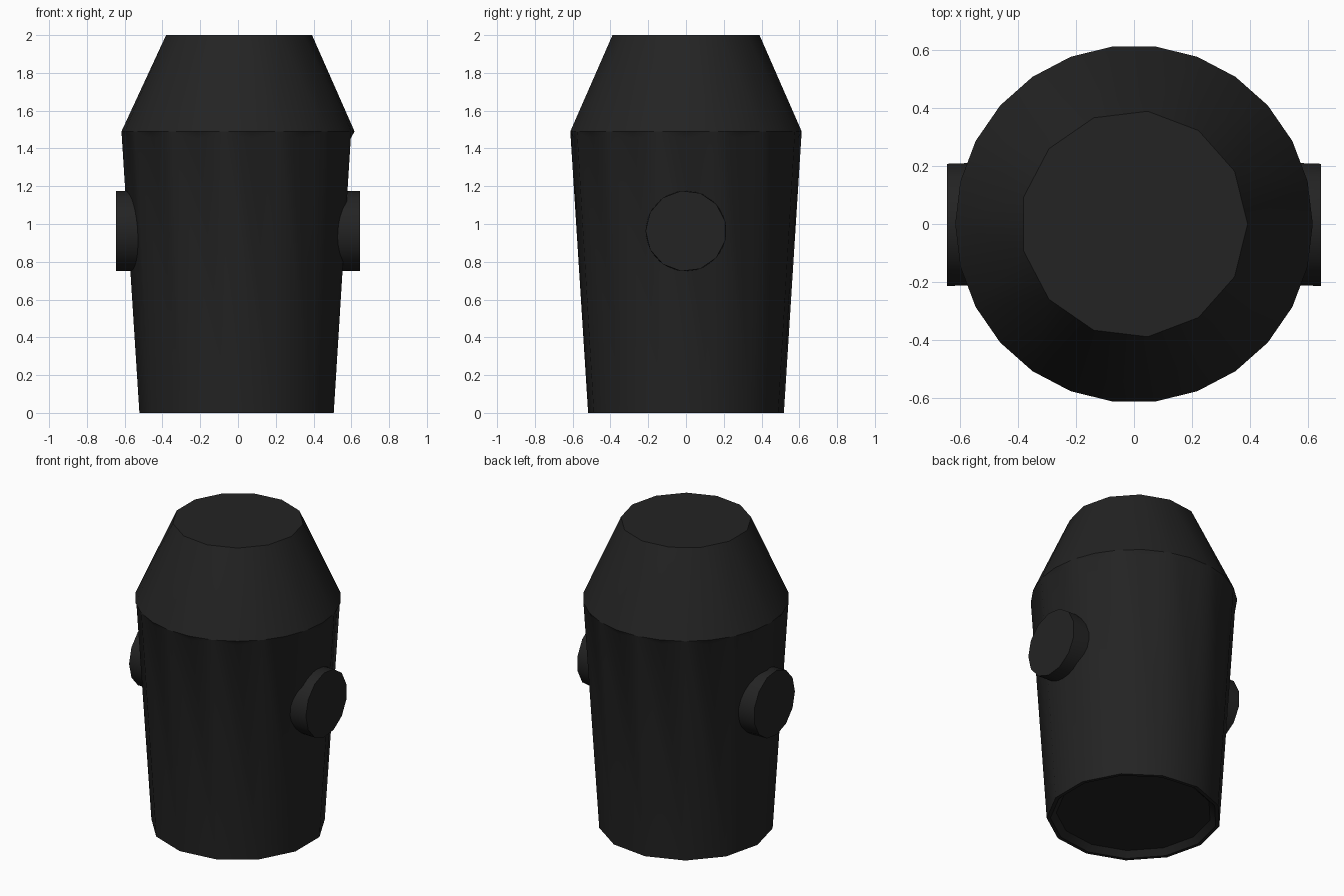
import bpy, bmesh, math
from mathutils import Vector, Matrix

cube = bpy.data.objects.get("Cube")
if cube:
    bpy.data.objects.remove(cube)

SIDES = 13
STEP = 2 * math.pi / SIDES

charcoal = bpy.data.materials.new("charcoal")
charcoal.use_nodes = True
color = (0.017, 0.017, 0.017, 1)
charcoal.diffuse_color = color
charcoal.node_tree.nodes["Principled BSDF"].inputs["Base Color"].default_value = color


def ring(bm, radius, z, turn=0.0):
    return [bm.verts.new((radius * math.cos((k + turn) * STEP),
                          radius * math.sin((k + turn) * STEP), z)) for k in range(SIDES)]


def bridge(bm, low, high):
    for k in range(SIDES):
        n = (k + 1) % SIDES
        bm.faces.new((low[k], low[n], high[n], high[k]))


def finish(bm, name, matrix=None):
    if matrix:
        bm.transform(matrix)
    bmesh.ops.recalc_face_normals(bm, faces=bm.faces)
    mesh = bpy.data.meshes.new(name)
    bm.to_mesh(mesh)
    bm.free()
    mesh.materials.append(charcoal)
    obj = bpy.data.objects.new(name, mesh)
    bpy.context.collection.objects.link(obj)
    bpy.ops.object.select_all(action='DESELECT')
    obj.select_set(True)
    bpy.context.view_layer.objects.active = obj
    bpy.ops.object.shade_smooth_by_angle(angle=math.radians(35))


# Tapered body with a recessed base and a sloping head on a scalloped seam
bm = bmesh.new()
base_disc = ring(bm, 0.465, 0.035, 0.5)
base_lip = ring(bm, 0.50, 0, 0.5)
foot = ring(bm, 0.522, 0, 0.5)
corner = ring(bm, 0.617, 1.49, 0.5)
eave = ring(bm, 0.617, 1.49)
crown = ring(bm, 0.392, 2)
bm.faces.new(base_disc)
bm.faces.new(crown)
bridge(bm, base_disc, base_lip)
bridge(bm, base_lip, foot)
for k in range(SIDES):
    p, n = k - 1, (k + 1) % SIDES
    # Scalloped seam hanging between two body corners
    seam = [corner[p]]
    for t in (0.25, 0.5, 0.75):
        point = corner[p].co.lerp(corner[k].co, t)
        point -= Vector((point.x * 0.1, point.y * 0.1, 1)) * 0.036 * math.sin(t * math.pi)
        seam.append(bm.verts.new(point))
    seam.append(corner[k])
    bm.faces.new([foot[p], foot[k]] + seam[::-1])
    for a, b in zip(seam, seam[1:]):
        bm.faces.new((a, b, eave[k]))
    # Head panels
    bm.faces.new((crown[k], eave[k], corner[k]))
    bm.faces.new((crown[k], corner[k], crown[n]))
    bm.faces.new((crown[n], corner[k], eave[n]))
finish(bm, "body")

# Round side caps
for name, side in (("left_cap", 1), ("right_cap", -1)):
    bm = bmesh.new()
    inner = ring(bm, 0.214, 0.45)
    outer = ring(bm, 0.214, 0.645, 0.5)
    bm.faces.new(inner)
    bm.faces.new(outer)
    for k in range(SIDES):
        n = (k + 1) % SIDES
        bm.faces.new((inner[k], inner[n], outer[k]))
        bm.faces.new((inner[n], outer[n], outer[k]))
    turn = Matrix.Rotation(side * math.pi / 2, 4, 'Y')
    spin = Matrix.Rotation(math.pi / 2, 4, 'Z')
    finish(bm, name, Matrix.Translation((0, 0, 0.963)) @ turn @ spin)
